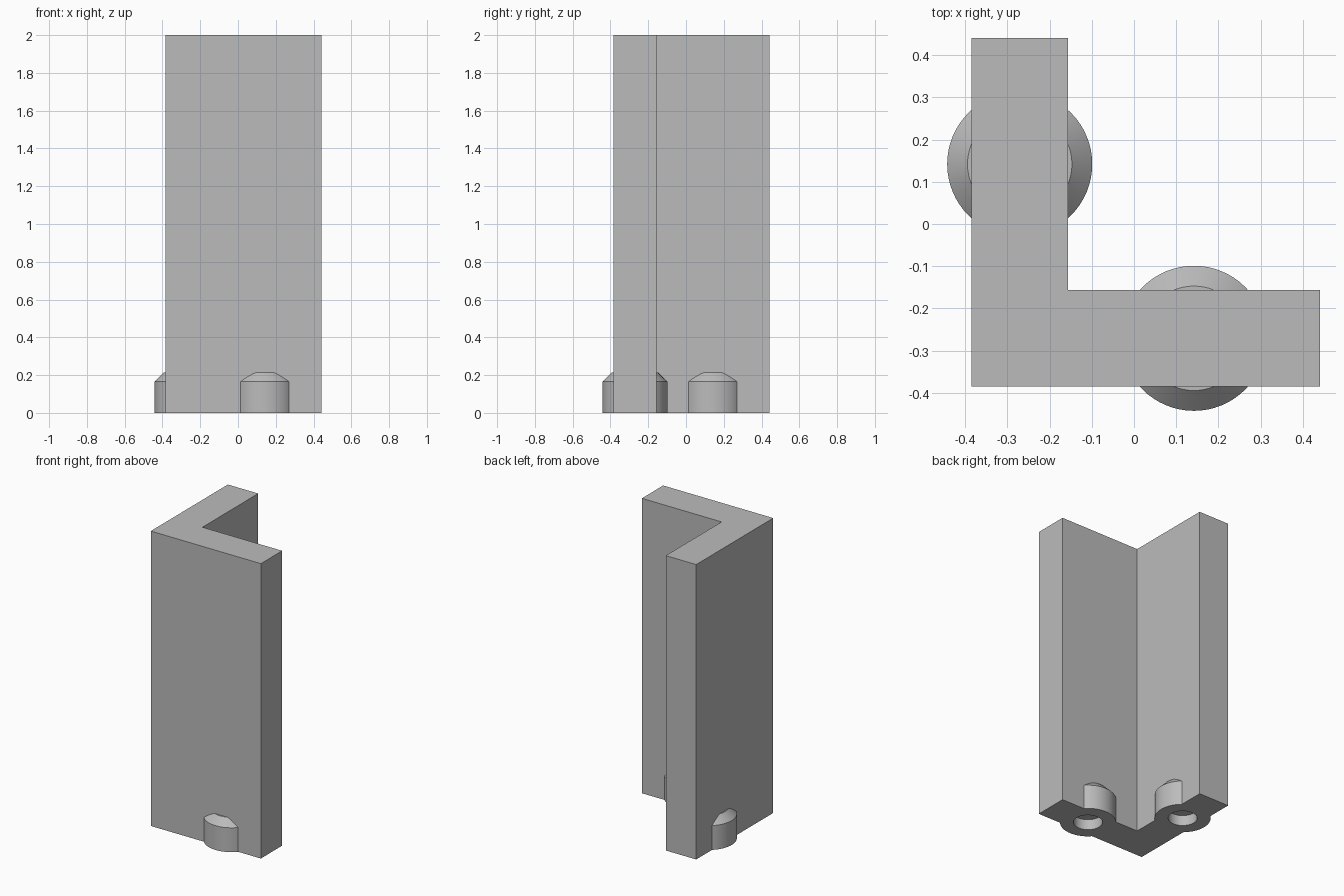
import bpy
import bmesh
from math import radians

cube = bpy.data.objects.get("Cube")
if cube:
    bpy.data.objects.remove(cube, do_unlink=True)

HEIGHT = 2.0
OUTER, INNER, END = -0.385, -0.157, 0.441    # angle section limits
MID = (OUTER + INNER) / 2                    # centre line of each leg
ALONG = 0.142                                # boss position along a leg
SIDES = 64

grey = bpy.data.materials.new("plain_grey")
grey.diffuse_color = (0.5, 0.5, 0.5, 1)
grey.use_nodes = True
grey.node_tree.nodes["Principled BSDF"].inputs["Base Color"].default_value = (0.5, 0.5, 0.5, 1)


def make_object(name, bm):
    bmesh.ops.recalc_face_normals(bm, faces=bm.faces[:])
    mesh = bpy.data.meshes.new(name)
    bm.to_mesh(mesh)
    bm.free()
    mesh.materials.append(grey)
    obj = bpy.data.objects.new(name, mesh)
    bpy.context.collection.objects.link(obj)
    return obj


def extrude_outline(name, outline, height):
    bm = bmesh.new()
    face = bm.faces.new([bm.verts.new((x, y, 0)) for x, y in outline])
    moved = bmesh.ops.extrude_face_region(bm, geom=[face])["geom"]
    verts = [v for v in moved if isinstance(v, bmesh.types.BMVert)]
    bmesh.ops.translate(bm, verts=verts, vec=(0, 0, height))
    return make_object(name, bm)


def frustum(bm, x, y, r1, r2, z1, z2):
    made = bmesh.ops.create_cone(bm, cap_ends=True, segments=SIDES,
                                 radius1=r1, radius2=r2, depth=z2 - z1)
    bmesh.ops.translate(bm, verts=made["verts"], vec=(x, y, (z1 + z2) / 2))


def chamfered_boss(name, x, y):
    bm = bmesh.new()
    frustum(bm, x, y, 0.172, 0.172, 0, 0.165)
    # Taper above the straight wall, sharing its rim
    top = max(bm.faces, key=lambda f: f.calc_center_median().z)
    moved = bmesh.ops.extrude_face_region(bm, geom=[top])["geom"]
    bm.faces.remove(top)
    verts = [v for v in moved if isinstance(v, bmesh.types.BMVert)]
    for v in verts:
        v.co.x = x + (v.co.x - x) * 0.72
        v.co.y = y + (v.co.y - y) * 0.72
        v.co.z = 0.213
    return make_object(name, bm)


def hole_cutter(name, x, y):
    bm = bmesh.new()
    frustum(bm, x, y, 0.089, 0.089, -0.1, 0.07)
    return make_object(name, bm)


def combine(target, tool, operation):
    mod = target.modifiers.new(operation.lower(), "BOOLEAN")
    mod.operation, mod.solver, mod.object = operation, "EXACT", tool
    bpy.context.view_layer.objects.active = target
    bpy.ops.object.modifier_apply(modifier=mod.name)
    bpy.data.objects.remove(tool, do_unlink=True)


# L-shaped upright
body = extrude_outline("corner_post", [
    (OUTER, OUTER), (END, OUTER), (END, INNER),
    (INNER, INNER), (INNER, END), (OUTER, END)], HEIGHT)

# A boss with a blind socket underneath on each leg
for x, y in ((ALONG, MID), (MID, ALONG)):
    combine(body, chamfered_boss("boss", x, y), "UNION")
    combine(body, hole_cutter("socket_cutter", x, y), "DIFFERENCE")

# Smooth round walls, sharp edges elsewhere
bpy.ops.object.select_all(action="DESELECT")
body.select_set(True)
bpy.context.view_layer.objects.active = body
bpy.ops.object.shade_smooth_by_angle(angle=radians(20))
